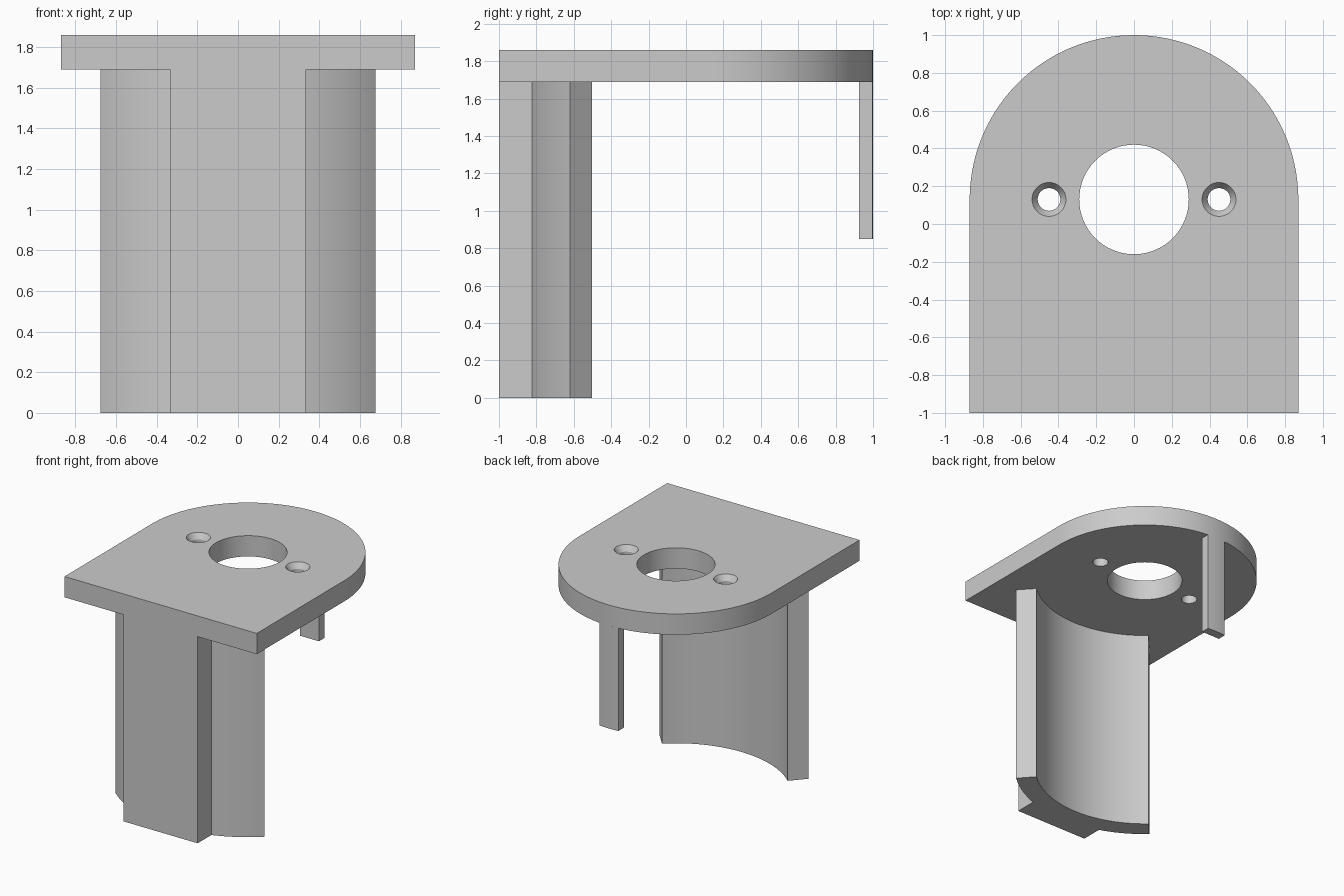
import bpy, bmesh
from math import sin, cos, radians, asin, degrees, sqrt

if "Cube" in bpy.data.objects:
    bpy.data.objects.remove(bpy.data.objects["Cube"])

CY = 0.13            # y of the common centre of all arcs
PLATE_R = 0.87
PLATE_Z, TOP_Z = 1.69, 1.86

grey = bpy.data.materials.new("plain grey")
grey.use_nodes = True
grey.diffuse_color = (0.6, 0.6, 0.6, 1)
grey.node_tree.nodes["Principled BSDF"].inputs["Base Color"].default_value = (0.6, 0.6, 0.6, 1)


def arc(radius, start, end, steps):
    """Points on an arc about the centre; 0 degrees faces the front, positive turns to +x."""
    angles = [radians(start + (end - start) * i / steps) for i in range(steps + 1)]
    return [(radius * sin(a), CY - radius * cos(a)) for a in angles]


def prism(name, profile, low, high):
    """Extrude a closed outline upward from low to high."""
    bm = bmesh.new()
    base = bm.faces.new([bm.verts.new((x, y, low)) for x, y in profile])
    side = bmesh.ops.extrude_face_region(bm, geom=[base])["geom"]
    top = [v for v in side if isinstance(v, bmesh.types.BMVert)]
    bmesh.ops.translate(bm, verts=top, vec=(0, 0, high - low))
    bmesh.ops.recalc_face_normals(bm, faces=bm.faces)
    mesh = bpy.data.meshes.new(name)
    bm.to_mesh(mesh)
    bm.free()
    mesh.materials.append(grey)
    obj = bpy.data.objects.new(name, mesh)
    bpy.context.collection.objects.link(obj)
    return obj


def smooth(obj):
    bpy.ops.object.select_all(action='DESELECT')
    obj.select_set(True)
    bpy.context.view_layer.objects.active = obj
    bpy.ops.object.shade_smooth_by_angle(angle=radians(25))


def drill(target, x, r_low, r_high, low, high):
    """Cut a round or conical hole through the target."""
    bpy.ops.mesh.primitive_cone_add(vertices=64, radius1=r_low, radius2=r_high,
                                    depth=high - low, location=(x, CY, (low + high) / 2))
    cutter = bpy.context.object
    cutter.hide_render = True
    cutter.data.materials.append(grey)
    mod = target.modifiers.new("hole", 'BOOLEAN')
    mod.operation, mod.solver, mod.object = 'DIFFERENCE', 'EXACT', cutter
    bpy.context.view_layer.objects.active = target
    bpy.ops.object.modifier_apply(modifier=mod.name)
    bpy.data.objects.remove(cutter)


# Top plate: square front, half-round back
plate = prism("top_plate", [(-PLATE_R, -1), (PLATE_R, -1)] + arc(PLATE_R, 90, 270, 96),
              PLATE_Z, TOP_Z)

# Central bore and two countersunk screw holes
drill(plate, 0, 0.29, 0.29, PLATE_Z - 0.1, TOP_Z + 0.1)
for x in (-0.45, 0.45):
    drill(plate, x, 0.06, 0.06, PLATE_Z - 0.1, TOP_Z + 0.1)
    drill(plate, x, 0.06, 0.09, TOP_Z - 0.045, TOP_Z + 0.0005)
smooth(plate)

# Front support: curved wall with a flat block on its outside
OUTER, INNER, HALF, SPREAD = 1.01, 0.85, 0.335, 42
join = degrees(asin(HALF / OUTER))
wall = (arc(OUTER, -SPREAD, -join, 12) + [(-HALF, -1), (HALF, -1)]
        + arc(OUTER, join, SPREAD, 12) + arc(INNER, SPREAD, -SPREAD, 48))
smooth(prism("front_support", wall, 0, PLATE_Z))

# Rear tab: short strip hanging under the round edge
TAB = 0.085
swing = degrees(asin(TAB / PLATE_R))
tab = arc(PLATE_R, 180 - swing, 180 + swing, 10) + [(-TAB, 0.925), (TAB, 0.925)]
smooth(prism("rear_tab", tab, 0.85, PLATE_Z))
